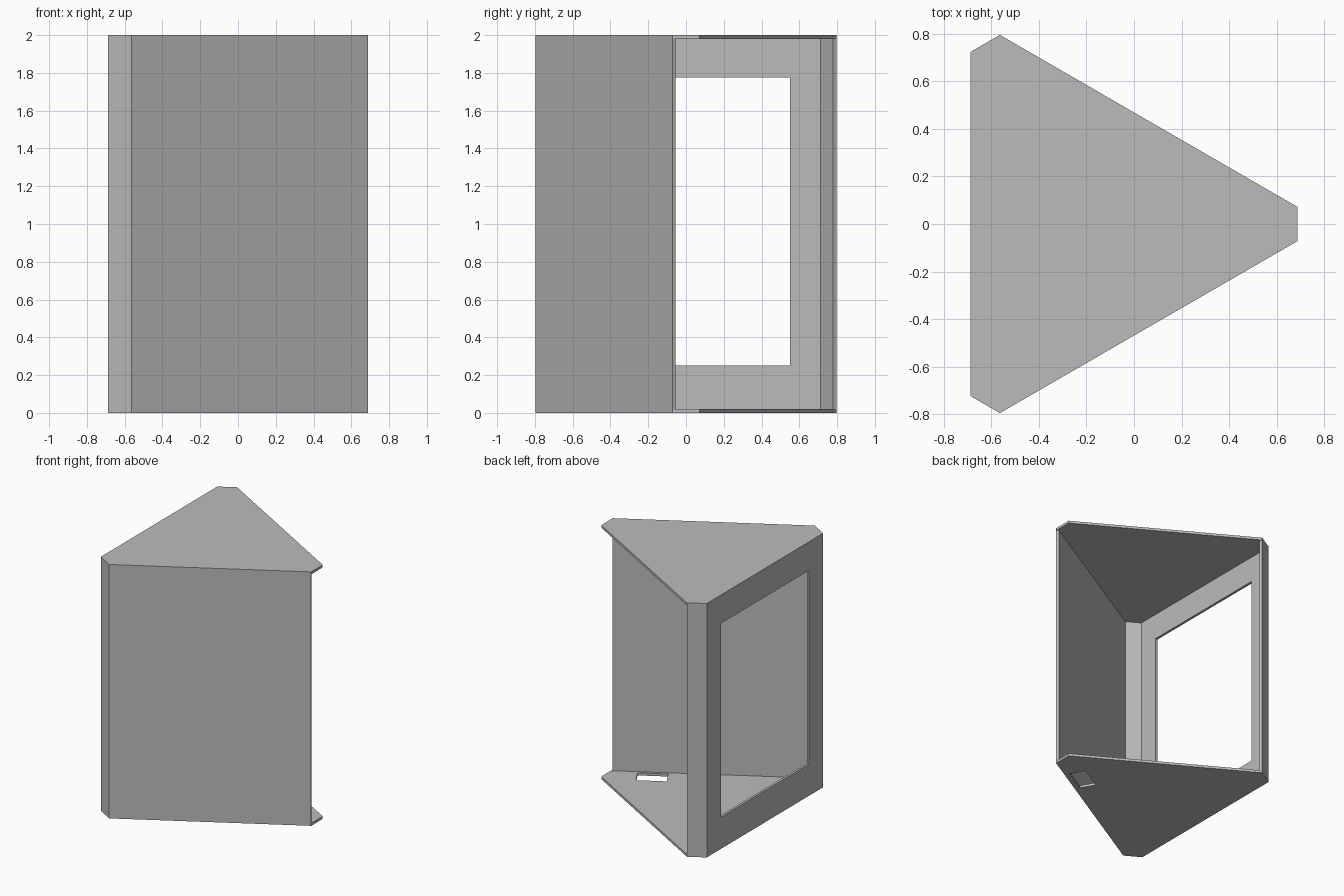
import bpy
import bmesh
from mathutils import Vector

if "Cube" in bpy.data.objects:
    bpy.data.objects.remove(bpy.data.objects["Cube"], do_unlink=True)

HEIGHT = 2.0
WALL = 0.02

grey = bpy.data.materials.new("plain grey")
grey.use_nodes = True
grey.diffuse_color = (0.5, 0.5, 0.5, 1)
grey.node_tree.nodes["Principled BSDF"].inputs["Base Color"].default_value = (0.5, 0.5, 0.5, 1)


def prism(name, outline, z0, z1):
    """Upright prism over a plan outline."""
    bm = bmesh.new()
    face = bm.faces.new([bm.verts.new((p[0], p[1], z0)) for p in outline])
    top = bmesh.ops.extrude_face_region(bm, geom=[face])
    verts = [g for g in top["geom"] if isinstance(g, bmesh.types.BMVert)]
    bmesh.ops.translate(bm, verts=verts, vec=(0, 0, z1 - z0))
    bmesh.ops.recalc_face_normals(bm, faces=bm.faces[:])
    mesh = bpy.data.meshes.new(name)
    bm.to_mesh(mesh)
    bm.free()
    mesh.materials.append(grey)
    obj = bpy.data.objects.new(name, mesh)
    bpy.context.collection.objects.link(obj)
    return obj


def cut(body, cutter):
    """Subtract the cutter from the body, then discard it."""
    mod = body.modifiers.new("cut", 'BOOLEAN')
    mod.operation = 'DIFFERENCE'
    mod.solver = 'EXACT'
    mod.object = cutter
    bpy.context.view_layer.objects.active = body
    bpy.ops.object.modifier_apply(modifier=mod.name)
    bpy.data.objects.remove(cutter, do_unlink=True)


def inward(a, b):
    """Unit normal to the left of a plan edge."""
    d = (b - a).normalized()
    return Vector((-d.y, d.x))


# Plan: triangle with clipped corners, anticlockwise from the open side
tip_back = Vector((0.688, 0.072))
corner_back = Vector((-0.565, 0.796))
side_back = Vector((-0.688, 0.724))
side_front = Vector((-0.688, -0.724))
corner_front = Vector((-0.565, -0.796))
tip_front = Vector((0.688, -0.072))
plan = [tip_back, corner_back, side_back, side_front, corner_front, tip_front]

shell = prism("cabinet_shell", plan, 0, HEIGHT)

# Hollow interior, running out through the open back side
inner = []
for before, here, after in zip(plan[1:4], plan[2:5], plan[3:6]):
    n1, n2 = inward(before, here), inward(here, after)
    inner.append(here + (n1 + n2) * WALL / (1 + n1.dot(n2)))

n_clip = inward(corner_back, side_back)
n_front = inward(corner_front, tip_front)
along = (tip_front - corner_front).normalized()
clip_end = corner_back + (side_back - corner_back).normalized() * 0.001
front_end = tip_front - along * 0.001
cavity = [clip_end - n_clip * 0.1, clip_end + n_clip * WALL, *inner,
          front_end + n_front * WALL, front_end - n_front * 0.1,
          Vector((1.5, -0.1)), Vector((1.5, 1.5))]
cut(shell, prism("cavity_cutter", cavity, WALL, HEIGHT - WALL))

# Window opening in the side wall
window = [(-0.8, -0.55), (-0.6, -0.55), (-0.6, 0.55), (-0.8, 0.55)]
cut(shell, prism("window_cutter", window, 0.25, 1.775))

# Slot in the floor beside the front wall
slot = [tip_front - along * s + n_front * d
        for s, d in ((0.18, 0.04), (0.4, 0.04), (0.4, 0.165), (0.18, 0.165))]
cut(shell, prism("slot_cutter", slot, -0.1, 0.1))
